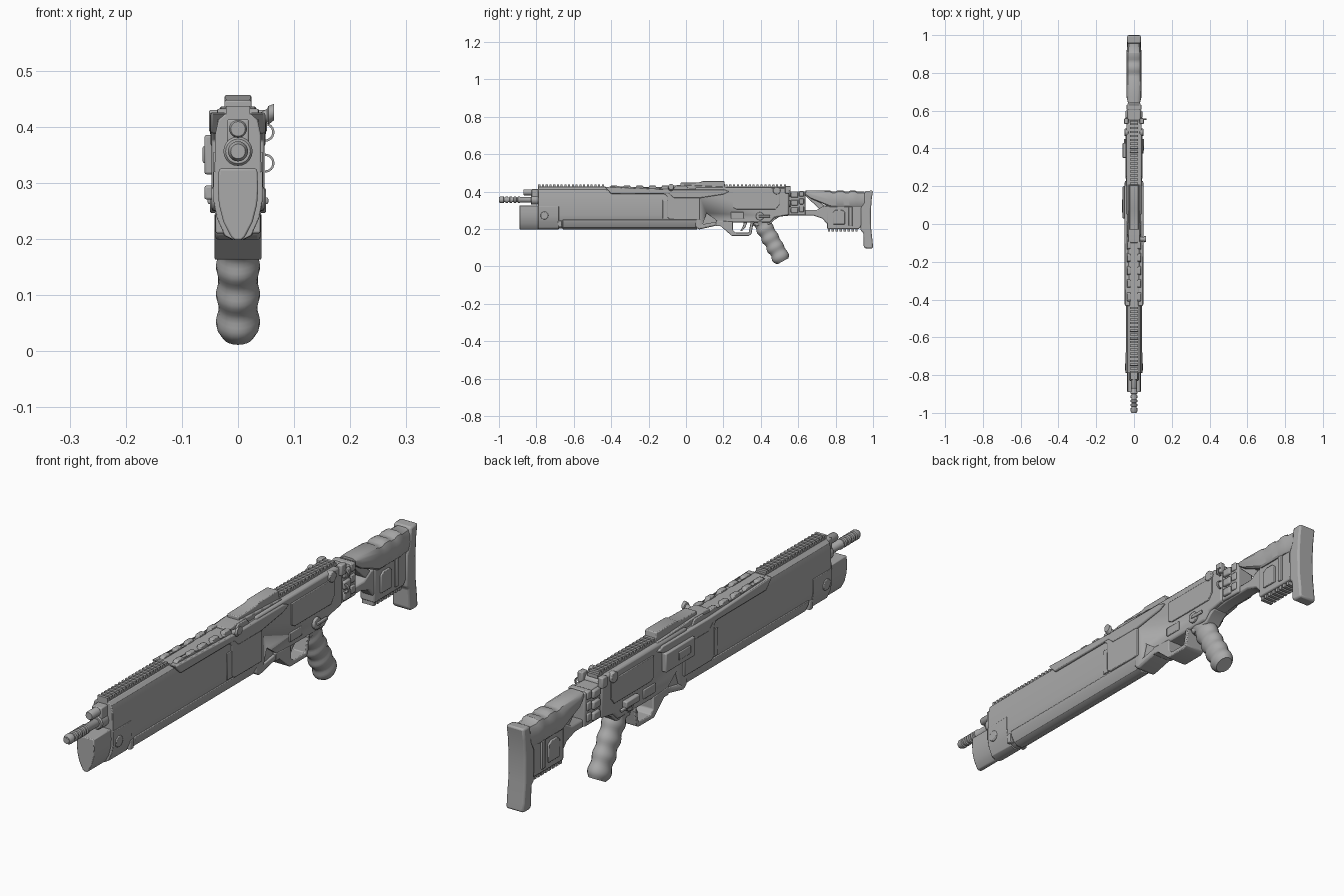
import bpy, bmesh, math
from mathutils import Vector

grey = bpy.data.materials.new("gunmetal_grey")
grey.diffuse_color = (0.4, 0.4, 0.4, 1)


def loft(name, rings, bevel=0.0):
    """Skin closed rings of equal length and cap both ends."""
    bm = bmesh.new()
    vs = [[bm.verts.new(p) for p in r] for r in rings]
    n = len(vs[0])
    for a, b in zip(vs, vs[1:]):
        for i in range(n):
            bm.faces.new((a[i], a[(i + 1) % n], b[(i + 1) % n], b[i]))
    bm.faces.new(vs[0])
    bm.faces.new(vs[-1])
    bmesh.ops.recalc_face_normals(bm, faces=bm.faces)
    me = bpy.data.meshes.new(name)
    bm.to_mesh(me)
    bm.free()
    me.materials.append(grey)
    me.shade_smooth()
    me.set_sharp_from_angle(angle=math.radians(32))
    ob = bpy.data.objects.new(name, me)
    bpy.context.collection.objects.link(ob)
    if bevel:
        m = ob.modifiers.new("edge", 'BEVEL')
        m.width, m.segments, m.limit_method = bevel, 2, 'ANGLE'
        m.angle_limit = math.radians(35)
    return ob


def plate(name, yz, x0, x1, bevel=0.0):
    """Side profile (y, z) extruded from x0 to x1."""
    return loft(name, [[(x, y, z) for y, z in yz] for x in (x0, x1)], bevel)


def box(name, x0, x1, y0, y1, z0, z1, bevel=0.0):
    return plate(name, [(y0, z0), (y1, z0), (y1, z1), (y0, z1)], x0, x1, bevel)


def hull(name, half, ys, bevel=0.0):
    """Symmetric cross-section given as (half width, z), run along y."""
    sec = half + [(-x, z) for x, z in reversed(half)]
    return loft(name, [[(x, y, z) for x, z in sec] for y in ys], bevel)


def rod(name, steps, x, z, n=20):
    """Turned part along y; steps are (y, radius)."""
    return loft(name, [[(x + r * math.cos(t * math.tau / n), y, z + r * math.sin(t * math.tau / n))
                        for t in range(n)] for y, r in steps])


def stud(name, x0, x1, y, z, r, n=16):
    return plate(name, [(y + r * math.cos(t * math.tau / n), z + r * math.sin(t * math.tau / n))
                        for t in range(n)], x0, x1, 0.003)


def cut(ob, cutter):
    cutter.hide_render = True
    cutter.hide_viewport = True
    m = ob.modifiers.new("cut", 'BOOLEAN')
    m.object, m.operation, m.solver = cutter, 'DIFFERENCE', 'EXACT'


# Barrel with ridged muzzle, gas tube
steps = [(-1.0, 0.013), (-0.99, 0.018)]
for i in range(4):
    y = -0.975 + i * 0.022
    steps += [(y, 0.018), (y + 0.002, 0.013), (y + 0.009, 0.013), (y + 0.011, 0.018)]
rod("barrel", steps + [(-0.89, 0.018), (-0.885, 0.015), (-0.75, 0.015)], 0, 0.356)
rod("muzzle_bore", [(-1.001, 0.009), (-0.99, 0.009)], 0, 0.356)
rod("barrel_collar", [(-0.83, 0.022), (-0.825, 0.026), (-0.78, 0.026)], 0, 0.356)
rod("gas_tube", [(-0.87, 0.013), (-0.865, 0.016), (-0.78, 0.016)], 0, 0.396)
box("gas_block", -0.02, 0.02, -0.825, -0.78, 0.345, 0.413, 0.004)

# Keel-shaped nose
hull("nose_block", [(0.034, 0.325), (0.036, 0.29), (0.034, 0.262), (0.026, 0.23), (0.012, 0.203), (0.006, 0.198)],
     (-0.89, -0.785), 0.003)
hull("nose_collar", [(0.044, 0.32), (0.044, 0.27), (0.038, 0.238), (0.024, 0.206), (0.008, 0.198)],
     (-0.79, -0.68), 0.002)

# Long handguard, wider rear shell and top cover
hull("handguard", [(0.022, 0.424), (0.035, 0.412), (0.041, 0.385), (0.042, 0.275), (0.037, 0.24), (0.022, 0.21),
                   (0.008, 0.202)], (-0.79, 0.07), 0.003)
hull("handguard_keel", [(0.042, 0.25), (0.04, 0.235), (0.026, 0.207), (0.01, 0.198)],
     (-0.66, 0.06), 0.003)
rear_shell = [(-0.12, 0.39), (-0.10, 0.375), (-0.10, 0.262), (-0.085, 0.25), (0.075, 0.25), (0.075, 0.36),
              (0.06, 0.38), (-0.06, 0.38), (-0.075, 0.40), (-0.12, 0.40)]
cover = [(-0.435, 0.425), (-0.40, 0.388), (-0.09, 0.388), (-0.065, 0.365), (0.07, 0.365), (0.20, 0.385),
         (0.23, 0.40), (0.20, 0.412), (-0.08, 0.412)]
teeth = [(-0.43, 0.408)]
for i in range(5):
    y = -0.40 + i * 0.068
    teeth += [(y, 0.432), (y + 0.032, 0.432), (y + 0.043, 0.413), (y + 0.06, 0.413)]
teeth += [(-0.05, 0.432), (0.0, 0.432), (0.02, 0.408)]
for s, side in ((1, "right"), (-1, "left")):
    plate("rear_shell_" + side, rear_shell, s * 0.03, s * 0.047, 0.003)
    plate("top_cover_" + side, cover, s * 0.02, s * 0.049, 0.004)
    plate("cover_ridges_" + side, teeth, s * 0.018, s * 0.037, 0.003)
    plate("lower_panel_" + side, [(-0.125, 0.255), (0.06, 0.255), (0.06, 0.355), (-0.125, 0.355)],
          s * 0.038, s * 0.0445, 0.002)
    stud("nose_button_" + side, s * 0.03, s * 0.047, -0.757, 0.272, 0.021)
    box("keel_clip_" + side, s * 0.02, s * 0.040, -0.685, -0.665, 0.21, 0.245, 0.003)

# Toothed rails
for name, y0, y1 in (("front_rail", -0.79, -0.43), ("rear_rail", 0.21, 0.545)):
    prof = [(y0, 0.415)]
    n = int((y1 - y0) / 0.02)
    for i in range(n):
        y = y0 + i * (y1 - y0) / n
        prof += [(y, 0.437), (y + 0.011, 0.437), (y + 0.011, 0.428), (y + (y1 - y0) / n - 0.0005, 0.428)]
    plate(name, prof + [(y1, 0.428), (y1, 0.415)], -0.021, 0.021)

# Sight housing on top
plate("sight_block", [(-0.03, 0.42), (0.21, 0.42), (0.205, 0.456), (0.09, 0.456), (0.07, 0.449), (-0.03, 0.447)],
      -0.024, 0.024, 0.003)
plate("sight_base", [(-0.10, 0.41), (0.21, 0.41), (0.21, 0.425), (-0.02, 0.436), (-0.10, 0.43)], -0.032, 0.032, 0.003)

# Receiver with pocketed magazine well
rec = plate("receiver", [(0.05, 0.21), (0.07, 0.197), (0.18, 0.222), (0.20, 0.235), (0.45, 0.235), (0.475, 0.262),
                         (0.55, 0.275), (0.55, 0.405), (0.53, 0.422), (0.05, 0.422)], -0.041, 0.041, 0.007)
for s, side in ((1, "right"), (-1, "left")):
    cut(rec, plate("pocket_cutter_" + side, [(0.09, 0.225), (0.17, 0.24), (0.11, 0.285)], s * 0.03, s * 0.07))
    plate("receiver_panel_" + side, [(0.25, 0.315), (0.27, 0.305), (0.48, 0.305), (0.50, 0.33), (0.50, 0.395),
                                     (0.25, 0.395)], s * 0.035, s * 0.045, 0.002)
    box("receiver_patch_" + side, s * 0.035, s * 0.045, 0.24, 0.31, 0.255, 0.29, 0.003)
    stud("rear_pin_" + side, s * 0.03, s * 0.05, 0.485, 0.405, 0.02)
    stud("selector_hub_" + side, s * 0.03, s * 0.05, 0.395, 0.268, 0.022)
    box("selector_lever_" + side, s * 0.045, s * 0.054, 0.39, 0.45, 0.262, 0.274, 0.003)
    box("rear_lug_" + side, s * 0.03, s * 0.052, 0.53, 0.56, 0.39, 0.43, 0.004)

# Trigger guard and trigger
plate("trigger_guard", [(0.16, 0.245), (0.16, 0.215), (0.185, 0.215), (0.245, 0.163), (0.335, 0.163), (0.35, 0.172),
                        (0.362, 0.24), (0.347, 0.24), (0.335, 0.18), (0.265, 0.18), (0.25, 0.195), (0.25, 0.24)],
      -0.042, 0.042, 0.003)
plate("trigger", [(0.31, 0.24), (0.305, 0.215), (0.29, 0.19), (0.298, 0.187), (0.318, 0.21), (0.33, 0.24)],
      -0.009, 0.009, 0.002)

# Side fittings: bolt cover, release lever, charging handle
box("bolt_cover", -0.060, -0.04, 0.03, 0.20, 0.315, 0.385, 0.004)
box("bolt_cover_latch", -0.063, -0.05, 0.06, 0.13, 0.335, 0.365, 0.003)
box("release_lever", -0.060, -0.04, 0.35, 0.43, 0.27, 0.295, 0.004)
loft("charging_handle", [[(x, -0.08 + r * math.cos(t * math.tau / 14), z + r * math.sin(t * math.tau / 14))
                          for t in range(14)] for x, z, r in ((0.03, 0.408, 0.012), (0.052, 0.42, 0.012),
                                                              (0.054, 0.42, 0.017), (0.064, 0.426, 0.015))])

# Ribbed pistol grip, rings swept down a slanted axis
axis, across = Vector((0, 0.48, -0.877)), Vector((0, 0.877, 0.48))
rings = []
for i in range(33):
    t = i / 32
    wave = 0.0025 * math.cos(t * math.tau * 4.5)
    end = 1 if i < 31 else (0.93 if i == 31 else 0.82)
    c = Vector((0, 0.396, 0.25)) + axis * (0.254 * t)
    ring = []
    for k in range(20):
        a = k * math.tau / 20
        depth = 0.045 + wave * (1.6 if math.cos(a) < 0 else 0.8)
        ring.append(c + across * (depth * end * math.cos(a))
                    + Vector(((0.037 + wave) * end * math.sin(a), 0, 0)))
    rings.append(ring)
loft("pistol_grip", rings)
plate("grip_tang", [(0.36, 0.25), (0.37, 0.215), (0.45, 0.225), (0.475, 0.25), (0.50, 0.265), (0.50, 0.29), (0.36, 0.28)],
      -0.032, 0.032, 0.005)

# Folding hinge behind receiver
box("hinge_core", -0.034, 0.034, 0.545, 0.64, 0.275, 0.40, 0.005)
for i in range(3):
    z = 0.285 + i * 0.041
    box("hinge_knuckle_%d" % i, -0.045, 0.044, 0.56, 0.60, z, z + 0.03, 0.005)
    box("hinge_clamp_%d" % i, -0.04, 0.04, 0.605, 0.63, z + 0.006, z + 0.036, 0.004)
for z in (0.335, 0.39):
    loft("sling_loop", [[(0.048 + (0.015 + dx) * math.cos(a), 0.555 + dy, z + (0.015 + dx) * math.sin(a))
                         for dx, dy in ((-0.002, -0.004), (0.002, -0.004), (0.002, 0.004), (-0.002, 0.004))]
                        for a in [(-0.5 + k / 12) * math.pi for k in range(13)]])

# Stock: lower strut, brace, cheek rest, storage block and butt pad
plate("stock_strut", [(0.47, 0.25), (0.50, 0.266), (0.56, 0.272), (0.68, 0.272), (0.73, 0.255), (0.76, 0.22),
                      (0.79, 0.22), (0.79, 0.325), (0.74, 0.325), (0.70, 0.302), (0.50, 0.302)], -0.026, 0.026, 0.006)
plate("stock_brace", [(0.63, 0.385), (0.65, 0.39), (0.74, 0.325), (0.73, 0.305), (0.715, 0.305)], -0.022, 0.022, 0.003)
cheek = [(0.018, 0.406), (0.031, 0.399), (0.039, 0.382), (0.041, 0.355), (0.039, 0.325), (0.034, 0.318)]
sec = cheek + [(-x, z) for x, z in reversed(cheek)]
rings = []
for y, w, top in ((0.64, 0.78, 0.406), (0.67, 0.95, 0.406), (0.77, 1, 0.406), (0.78, 1, 0.400), (0.80, 1, 0.400),
                  (0.81, 1, 0.406), (0.84, 1, 0.406), (0.85, 1, 0.400), (0.87, 1, 0.400), (0.88, 1, 0.406),
                  (0.905, 1, 0.406), (0.915, 0.95, 0.399), (0.955, 0.85, 0.399)):
    low = 0.318 + max(0, (0.73 - y)) * 0.72
    rings.append([(x * w, y, low + (z - 0.318) / 0.088 * (top - low)) for x, z in sec])
loft("cheek_rest", rings)
plate("storage_block", [(0.755, 0.20), (0.925, 0.20), (0.94, 0.22), (0.94, 0.33), (0.755, 0.33)], -0.03, 0.03, 0.005)
for i in range(8):
    box("storage_tooth_%d" % i, -0.024, 0.024, 0.758 + i * 0.021, 0.771 + i * 0.021, 0.186, 0.204)
for s, side in ((1, "right"), (-1, "left")):
    plate("storage_door_" + side, [(0.785, 0.225), (0.85, 0.225), (0.85, 0.29), (0.835, 0.302), (0.80, 0.302),
                                   (0.785, 0.29)], s * 0.025, s * 0.036, 0.003)
    box("storage_rib_" + side, s * 0.025, s * 0.036, 0.87, 0.89, 0.215, 0.32, 0.003)
plate("butt_pad", [(0.957, 0.403), (1.0, 0.405), (0.993, 0.36), (0.988, 0.29), (0.99, 0.20), (0.998, 0.13),
                   (1.0, 0.096), (0.96, 0.095), (0.95, 0.105), (0.948, 0.18), (0.934, 0.19), (0.934, 0.31),
                   (0.95, 0.34)], -0.036, 0.036, 0.010)
